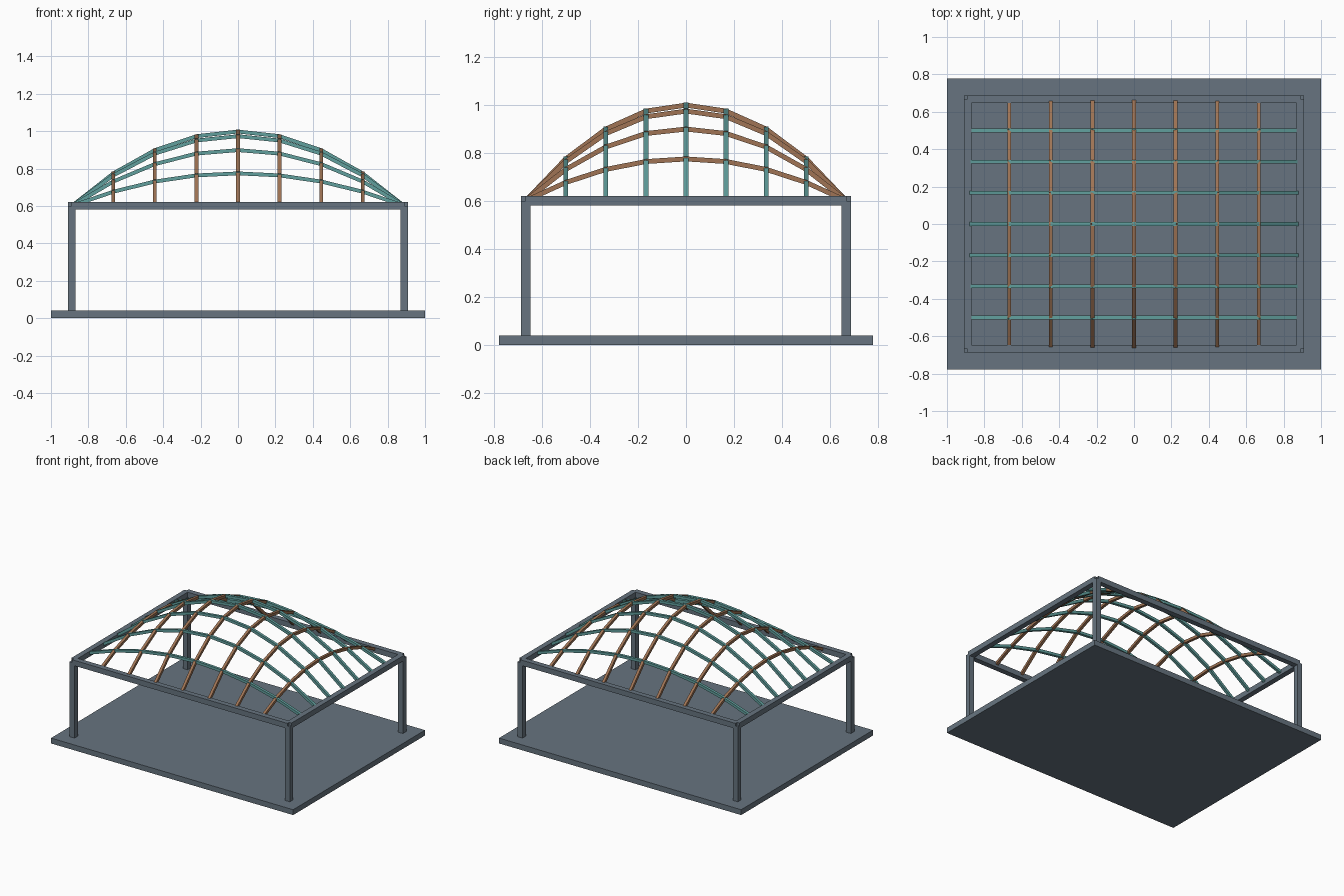
import bpy
import bmesh
from mathutils import Matrix, Vector

cube = bpy.data.objects.get("Cube")
if cube:
    bpy.data.objects.remove(cube, do_unlink=True)

HALF_X, HALF_Y = 0.889, 0.667   # centre lines of the support frame
SPRING_Z, RISE = 0.6, 0.398     # height of the frame and rise of the dome
BEAM, RIB = 0.04, 0.02          # section sizes
STEPS = 8                       # grid divisions each way


def material(name, colour):
    mat = bpy.data.materials.new(name)
    mat.use_nodes = True
    mat.diffuse_color = (*colour, 1)
    mat.node_tree.nodes["Principled BSDF"].inputs["Base Color"].default_value = (*colour, 1)
    return mat


slate = material("slate grey", (0.135, 0.175, 0.215))
teal = material("teal", (0.12, 0.35, 0.34))
brown = material("timber brown", (0.35, 0.175, 0.09))


def bar(bm, start, end, size):
    """Square bar between two points, kept upright when it slopes."""
    along = (end - start).normalized()
    side = Vector((0, 0, 1)).cross(along)
    side = side.normalized() if side.length > 0.001 else Vector((0, 1, 0))
    up = along.cross(side)
    rot = Matrix((along, side, up)).transposed().to_4x4()
    scale = Matrix.Diagonal(((end - start).length, size, size, 1))
    bmesh.ops.create_cube(bm, size=1, matrix=Matrix.Translation((start + end) / 2) @ rot @ scale)


def polyline(name, points, size, mat):
    """Chain of straight bars through the points, as one object."""
    bm = bmesh.new()
    for start, end in zip(points, points[1:]):
        bar(bm, start, end, size)
    mesh = bpy.data.meshes.new(name)
    bm.to_mesh(mesh)
    bm.free()
    mesh.materials.append(mat)
    obj = bpy.data.objects.new(name, mesh)
    bpy.context.collection.objects.link(obj)
    return obj


def dome(u, v):
    """Point on the doubly curved roof, u and v from -1 to 1."""
    return Vector((u * HALF_X, v * HALF_Y, SPRING_Z + RISE * (1 - u * u) * (1 - v * v)))


# Base slab
bpy.ops.mesh.primitive_cube_add(size=1, location=(0, 0, BEAM / 2))
slab = bpy.context.object
slab.name = "base_slab"
slab.scale = (2, 1.555, BEAM)
slab.data.materials.append(slate)

# Corner posts
for sx, x_name in ((-1, "right"), (1, "left")):
    for sy, y_name in ((-1, "front"), (1, "back")):
        foot = Vector((sx * HALF_X, sy * HALF_Y, BEAM / 2))
        polyline(f"{y_name}_{x_name}_post", [foot, dome(sx, sy)], BEAM, slate)

# Frame beams
for s, x_name, y_name in ((-1, "right", "front"), (1, "left", "back")):
    polyline(f"{y_name}_frame_beam", [dome(-1, s), dome(1, s)], BEAM, slate)
    polyline(f"{x_name}_frame_beam", [dome(s, -1), dome(s, 1)], BEAM, slate)

# Crossing roof ribs
grid = [2 * i / STEPS - 1 for i in range(STEPS + 1)]
for i, t in enumerate(grid[1:-1], 1):
    polyline(f"long_rib_{i}", [dome(u, t) for u in grid], RIB, teal)
    polyline(f"cross_rib_{i}", [dome(t, v) for v in grid], RIB, brown)
